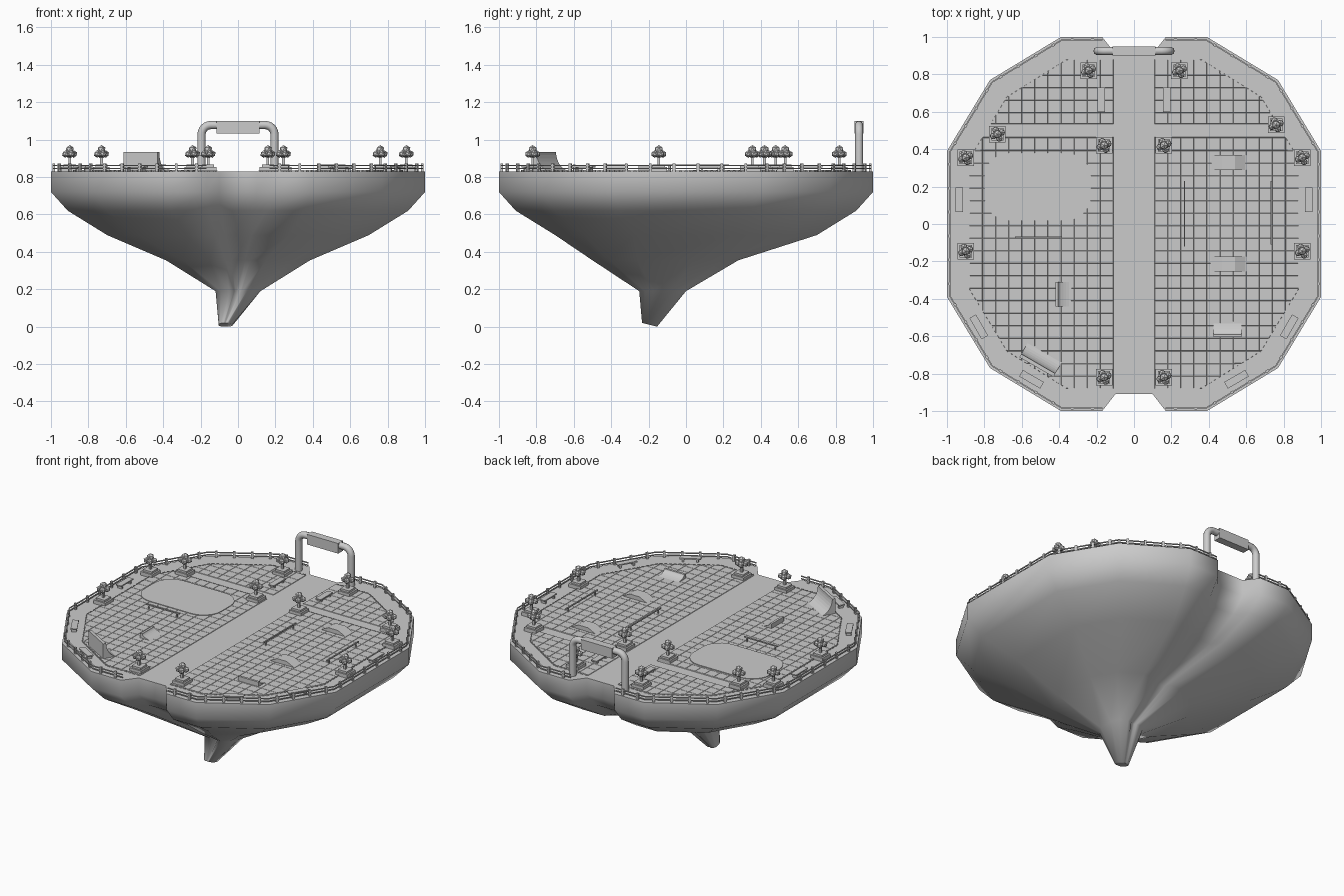
import bpy, bmesh, math
from mathutils import Matrix, Vector

cube = bpy.data.objects.get("Cube")
if cube:
    bpy.data.objects.remove(cube)

DECK = 0.83
grey = bpy.data.materials.new("light grey")
grey.use_nodes = True
grey.diffuse_color = (0.6, 0.6, 0.6, 1)
grey.node_tree.nodes["Principled BSDF"].inputs["Base Color"].default_value = (0.6, 0.6, 0.6, 1)


def finish(name, bm, smooth=None):
    mesh = bpy.data.meshes.new(name)
    bm.to_mesh(mesh)
    bm.free()
    mesh.materials.append(grey)
    return place(name, mesh, smooth)


def place(name, mesh, smooth=None, matrix=None):
    ob = bpy.data.objects.new(name, mesh)
    bpy.context.collection.objects.link(ob)
    if matrix:
        ob.matrix_world = matrix
    if smooth:
        soften(ob, smooth)
    return ob


def soften(ob, degrees):
    bpy.ops.object.select_all(action='DESELECT')
    ob.select_set(True)
    bpy.context.view_layer.objects.active = ob
    bpy.ops.object.shade_smooth_by_angle(angle=math.radians(degrees))


def box(bm, centre, size, turn=0.0):
    m = Matrix.Translation(centre) @ Matrix.Rotation(turn, 4, 'Z') @ Matrix.Diagonal((*size, 1))
    bmesh.ops.create_cube(bm, size=1, matrix=m)


def spot(x, y, degrees=0, z=DECK):
    return Matrix.Translation((x, y, z)) @ Matrix.Rotation(math.radians(degrees), 4, 'Z')


def prism(name, profile, width, matrix):
    # Extrude a side profile (along, up) across the given width
    bm = bmesh.new()
    face = bm.faces.new([bm.verts.new((u, -width / 2, z)) for u, z in profile])
    side = bmesh.ops.extrude_face_region(bm, geom=[face])["geom"]
    bmesh.ops.translate(bm, vec=(0, width, 0), verts=[v for v in side if isinstance(v, bmesh.types.BMVert)])
    bmesh.ops.recalc_face_normals(bm, faces=bm.faces)
    ob = finish(name, bm)
    ob.matrix_world = matrix
    return ob


# Plan outline: twelve sides with a notch at the front and back
quarter = [(0.1, -0.91), (0.17, -1), (0.39, -1), (0.77, -0.77), (1, -0.39)]
right = quarter + [(x, -y) for x, y in reversed(quarter)]
outline = right + [(-x, y) for x, y in reversed(right)]

# Hull: the outline shrinking down to an off-centre keel tip
levels = [(DECK, 1, 1, 0, 0), (0.72, 1, 1, 0, 0), (0.62, 0.91, 0.91, 0, 0),
          (0.49, 0.7, 0.7, 0, 0), (0.355, 0.385, 0.39, 0, -0.11),
          (0.19, 0.12, 0.125, 0, -0.125), (0.01, 0.037, 0.04, -0.066, -0.195)]
bm = bmesh.new()
rings = [[bm.verts.new((cx + x * sx, cy + y * sy, z)) for x, y in outline] for z, sx, sy, cx, cy in levels]
for v in rings[-1]:
    v.co.z -= (v.co.y + 0.195) * 0.25
for a, b in zip(rings, rings[1:]):
    for i in range(len(outline)):
        j = (i + 1) % len(outline)
        bm.faces.new((a[j], a[i], b[i], b[j]))
bm.faces.new(rings[0])
bm.faces.new(list(reversed(rings[-1])))
bmesh.ops.recalc_face_normals(bm, faces=bm.faces)
finish("hull", bm, 65)

# Paved halves of the deck, cut into tiles, leaving a path across
paved = [(0.11, -0.88), (0.36, -0.88), (0.68, -0.68), (0.88, -0.35)]
paved += [(x, -y) for x, y in reversed(paved)]
for side, name in ((1, "left_paving"), (-1, "right_paving")):
    bm = bmesh.new()
    face = bm.faces.new([bm.verts.new((side * x, y, DECK + 0.002)) for x, y in paved])
    face.normal_update()
    if face.normal.z < 0:
        face.normal_flip()
    cuts = [((side * (0.11 + 0.07 * i), 0, 0), (1, 0, 0)) for i in range(1, 11)]
    cuts += [((0, -0.88 + 0.067 * i, 0), (0, 1, 0)) for i in range(1, 26)]
    cuts += [((0, y, 0), (0, 1, 0)) for y in (0.465, 0.535)]
    for co, no in cuts:
        bmesh.ops.bisect_plane(bm, geom=bm.verts[:] + bm.edges[:] + bm.faces[:], plane_co=co, plane_no=no)
    path = [f for f in bm.faces if 0.465 < f.calc_center_median().y < 0.535]
    bmesh.ops.delete(bm, geom=path, context='FACES')
    bmesh.ops.inset_individual(bm, faces=bm.faces[:], thickness=0.002, depth=0.003)
    finish(name, bm)

# Rounded plaza plate
bm = bmesh.new()
ring = []
for k, (sx, sy) in enumerate(((1, 1), (-1, 1), (-1, -1), (1, -1))):
    for s in range(7):
        a = math.radians(90 * k + 15 * s)
        ring.append(bm.verts.new((-0.515 + sx * 0.155 + 0.13 * math.cos(a),
                                  0.2 + sy * 0.05 + 0.13 * math.sin(a), DECK)))
plate = bm.faces.new(ring)
top = bmesh.ops.extrude_face_region(bm, geom=[plate])["geom"]
bmesh.ops.translate(bm, vec=(0, 0, 0.009), verts=[v for v in top if isinstance(v, bmesh.types.BMVert)])
bmesh.ops.recalc_face_normals(bm, faces=bm.faces)
finish("plaza", bm)

# Outer guard rail with posts, and dashed studs along the paving edge
rail, studs = bmesh.new(), bmesh.new()
for side in (1, -1):
    edge = [Vector((side * x * 0.985, y * 0.985, 0)) for x, y in right[1:-1]]
    for a, b in zip(edge, edge[1:]):
        d = b - a
        turn = math.atan2(d.y, d.x)
        for z in (0.845, 0.862):
            box(rail, (a + b) / 2 + Vector((0, 0, z)), (d.length, 0.007, 0.006), turn)
        n = max(2, round(d.length / 0.12))
        for i in range(n):
            box(rail, a + d * (i + 0.5) / n + Vector((0, 0, 0.851)), (0.014, 0.014, 0.042), turn)
    inner = [Vector((side * x, y, DECK + 0.004)) for x, y in paved]
    for a, b in zip(inner, inner[1:]):
        d = b - a
        n = round(d.length / 0.03)
        for i in range(n):
            box(studs, a + d * (i + 0.5) / n, (0.016, 0.006, 0.008), math.atan2(d.y, d.x))
finish("guard_rail", rail)
finish("edge_studs", studs)

# Trees in square planters
bm = bmesh.new()
box(bm, (0, 0, 0.012), (0.088, 0.088, 0.024))
box(bm, (0, 0, 0.03), (0.066, 0.066, 0.014))
box(bm, (0, 0, 0.058), (0.014, 0.014, 0.05))
lobes = [(0, 0, 0.117, 0.024), (0, 0, 0.095, 0.026)]
lobes += [(0.024 * math.cos(a), 0.024 * math.sin(a), 0.093, 0.02) for a in (0.4, 1.97, 3.54, 5.11)]
for x, y, z, r in lobes:
    bmesh.ops.create_icosphere(bm, subdivisions=1, radius=r, matrix=Matrix.Translation((x, y, z)))
tree = finish("tree", bm)
tree.location = (-0.73, 0.48, DECK)
spots = [(0.76, 0.53)]
for s in (1, -1):
    spots += [(s * 0.243, 0.82), (s * 0.9, 0.355), (s * 0.16, 0.42), (s * 0.9, -0.145), (s * 0.16, -0.82)]
for x, y in spots:
    place("tree", tree.data, None, spot(x, y))

# Benches around the border
bm = bmesh.new()
box(bm, (0, 0, 0.024), (0.13, 0.04, 0.008))
for s in (1, -1):
    box(bm, (s * 0.045, 0, 0.01), (0.012, 0.032, 0.02))
bench = finish("bench", bm)
bench.matrix_world = spot(0.935, 0.13, 90)
seats = [(-0.935, 0.13, 90)]
for s in (1, -1):
    seats += [(s * 0.175, 0.665, 90), (s * 0.83, -0.55, s * 60), (s * 0.548, -0.83, s * 30)]
for x, y, turn in seats:
    place("bench", bench.data, None, spot(x, y, turn))


# Curved ramps, high at the start of the profile
def ramp(name, depth, height, width, matrix, ledge=0.015):
    arc = [math.radians(10 * i) for i in range(10)]
    run = depth - ledge
    profile = [(0, 0), (0, height)]
    profile += [(ledge + run * (1 - math.cos(a)), height * (1 - math.sin(a))) for a in arc]
    shift = Matrix.Translation((-depth / 2, 0, 0))
    prism(name, profile, width, matrix @ shift)


ramp("large_ramp", 0.115, 0.105, 0.21, spot(-0.493, -0.715, 60), 0.02)
ramp("small_ramp", 0.13, 0.036, 0.13, spot(-0.355, -0.375, 0))
ramp("small_ramp", 0.13, 0.036, 0.15, spot(0.5, -0.54, 90))

# Low boxes with sloping ends
for y in (0.33, -0.215):
    prism("sloped_box", [(-0.1, 0), (-0.035, 0.032), (0.035, 0.032), (0.1, 0)], 0.08, spot(0.505, y))

# Thin grind rails
for x, y, length, turn in ((0.27, 0.055, 0.35, 90), (0.735, 0.06, 0.34, 90), (-0.51, -0.07, 0.25, 0)):
    bm = bmesh.new()
    box(bm, (0, 0, 0.033), (length, 0.008, 0.007))
    for s in (1, -1):
        box(bm, (s * length * 0.42, 0, 0.015), (0.007, 0.007, 0.03))
    finish("grind_rail", bm).matrix_world = spot(x, y, turn)

# Arched pipe gate with a hanging board
bend = [math.radians(15 * i) for i in range(7)]
half = [(0.145 + 0.05 * math.sin(a), 1.028 + 0.05 * math.cos(a)) for a in bend] + [(0.195, DECK - 0.02)]
points = [(-x, z) for x, z in reversed(half)] + half
curve = bpy.data.curves.new("gate", 'CURVE')
curve.dimensions = '3D'
curve.bevel_depth = 0.022
curve.bevel_resolution = 3
curve.use_fill_caps = True
spline = curve.splines.new('POLY')
spline.points.add(len(points) - 1)
for p, (x, z) in zip(spline.points, points):
    p.co = (x, 0.925, z, 1)
curve.materials.append(grey)
gate = place("gate", curve)
bpy.ops.object.select_all(action='DESELECT')
gate.select_set(True)
bpy.context.view_layer.objects.active = gate
bpy.ops.object.convert(target='MESH')
soften(bpy.context.view_layer.objects.active, 40)
bm = bmesh.new()
box(bm, (0, 0.925, 1.066), (0.23, 0.05, 0.068))
finish("gate_board", bm)
